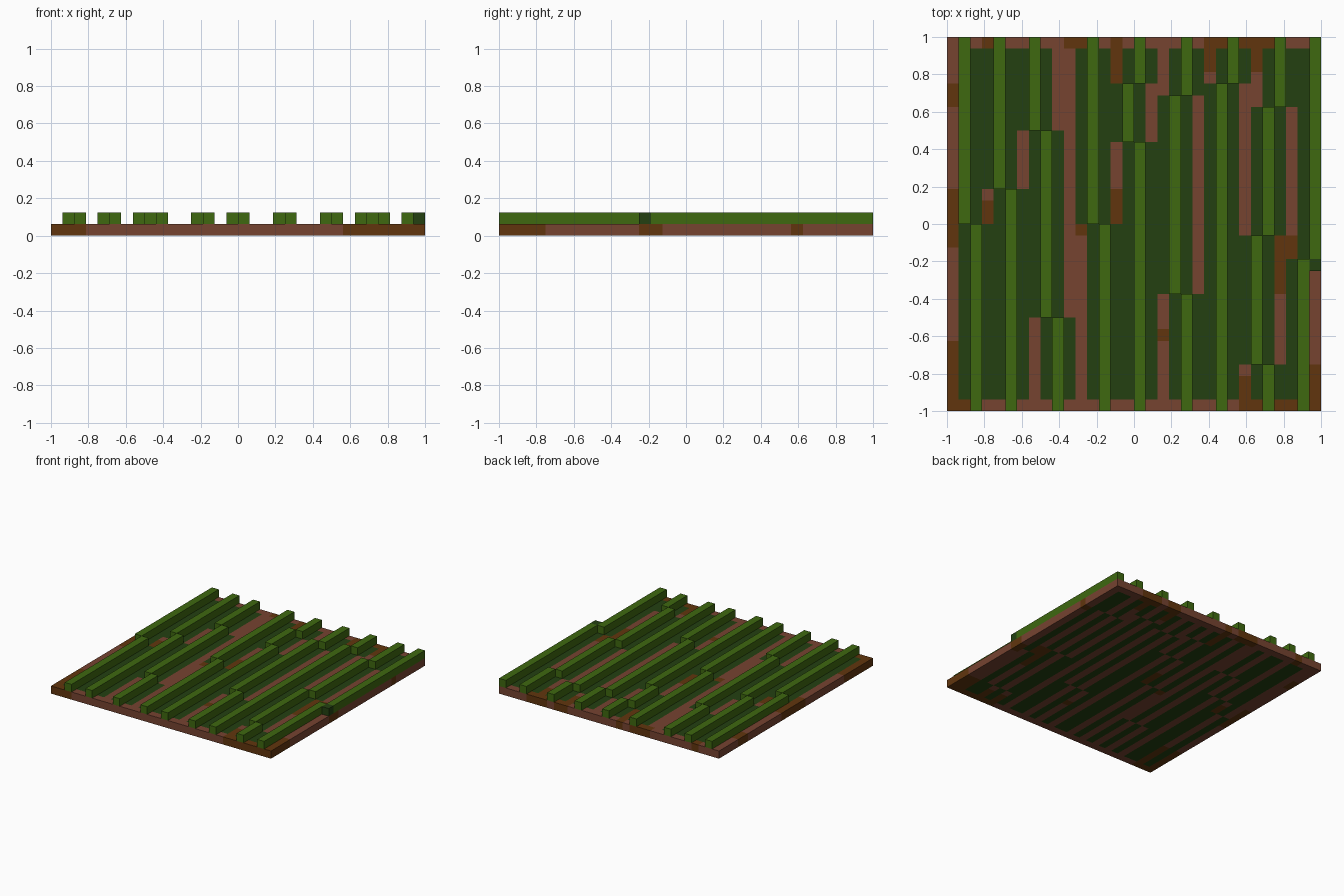
import bpy
import bmesh

if "Cube" in bpy.data.objects:
    bpy.data.objects.remove(bpy.data.objects["Cube"], do_unlink=True)

N = 32            # cells per side
S = 2.0 / N       # cell size


def material(name, rgb):
    """Flat colour from 0-255 sRGB values."""
    lin = [((c / 255 + 0.055) / 1.055) ** 2.4 if c > 10 else c / 255 / 12.92 for c in rgb]
    m = bpy.data.materials.new(name)
    m.use_nodes = True
    m.diffuse_color = (*lin, 1)
    bsdf = m.node_tree.nodes["Principled BSDF"]
    bsdf.inputs["Base Color"].default_value = (*lin, 1)
    bsdf.inputs["Roughness"].default_value = 1.0
    return m


red_soil = material("red soil", (118, 67, 48))
brown_soil = material("brown soil", (97, 53, 13))
dark_leaf = material("dark leaf", (35, 64, 17))
bright_leaf = material("bright leaf", (62, 104, 16))

# Crop rows: (column, first row, end row), rows counted from the back
CROPS = [
    [(1, 0, 16), (2, 16, 32)],
    [(4, 0, 13), (5, 13, 32)],
    [(7, 0, 8), (8, 8, 24), (9, 24, 32)],
    [(12, 0, 16), (13, 16, 32)],
    [(16, 0, 4), (15, 4, 9), (16, 9, 32)],
    [(20, 0, 5), (19, 5, 22), (20, 22, 32)],
    [(24, 0, 4), (23, 4, 32)],
    [(28, 0, 6), (27, 6, 17), (26, 17, 28), (27, 28, 32)],
    [(31, 0, 19), (30, 19, 32)],
]

# Brown soil patches: first/last column, first/last row
PATCHES = [
    (0, 0, 4, 5), (0, 0, 13, 17), (0, 2, 26, 31), (3, 3, 0, 0),
    (10, 12, 0, 0), (14, 14, 0, 3), (22, 23, 0, 2), (25, 27, 0, 2),
    (3, 3, 14, 15), (14, 14, 13, 15), (11, 11, 16, 16), (18, 18, 25, 25),
    (28, 29, 17, 21), (25, 29, 29, 31), (30, 31, 28, 31),
    (31, 31, 18, 19), (31, 31, 6, 6),
]

planted = {(i, j) for row in CROPS for i, a, b in row for j in range(a, b)}


def soil_index(i, j):
    """Dark leaf beside each crop inside the border, soil elsewhere."""
    inside = 0 < i < N - 1 and 0 < j < N - 1
    beside = (i - 1, j) in planted or (i + 1, j) in planted
    if inside and beside and (i, j) not in planted:
        return 2
    return int(any(a <= i <= b and c <= j <= d for a, b, c, d in PATCHES))


def finish(name, bm, mats):
    bmesh.ops.recalc_face_normals(bm, faces=bm.faces)
    me = bpy.data.meshes.new(name)
    bm.to_mesh(me)
    bm.free()
    for m in mats:
        me.materials.append(m)
    ob = bpy.data.objects.new(name, me)
    bpy.context.collection.objects.link(ob)
    return ob


def add_block(bm, i, a, b):
    """Raised block in column i covering rows a to b."""
    verts = bmesh.ops.create_cube(bm, size=1)["verts"]
    bmesh.ops.scale(bm, vec=(S, S * (b - a), S), verts=verts)
    bmesh.ops.translate(bm, vec=(-1 + S * (i + 0.5), 1 - S * (a + b) / 2, S * 1.5), verts=verts)


# Soil slab: a grid thickened into a plate, coloured cell by cell
bm = bmesh.new()
bmesh.ops.create_grid(bm, x_segments=N, y_segments=N, size=1)
new = bmesh.ops.extrude_face_region(bm, geom=bm.faces[:], use_keep_orig=True)
top = [g for g in new["geom"] if isinstance(g, bmesh.types.BMVert)]
bmesh.ops.translate(bm, vec=(0, 0, S), verts=top)
for f in bm.faces:
    c = f.calc_center_median()
    i = max(0, min(N - 1, int((c.x + 1) / S)))
    j = max(0, min(N - 1, int((1 - c.y) / S)))
    f.material_index = soil_index(i, j)
finish("soil_slab", bm, [red_soil, brown_soil, dark_leaf])

# Raised crop rows
for n, row in enumerate(CROPS, 1):
    bm = bmesh.new()
    for i, a, b in row:
        add_block(bm, i, a, b)
    finish(f"crop_row_{n}", bm, [bright_leaf])

# Single raised dark tuft at the left edge
bm = bmesh.new()
add_block(bm, 31, 19, 20)
finish("dark_tuft", bm, [dark_leaf])
